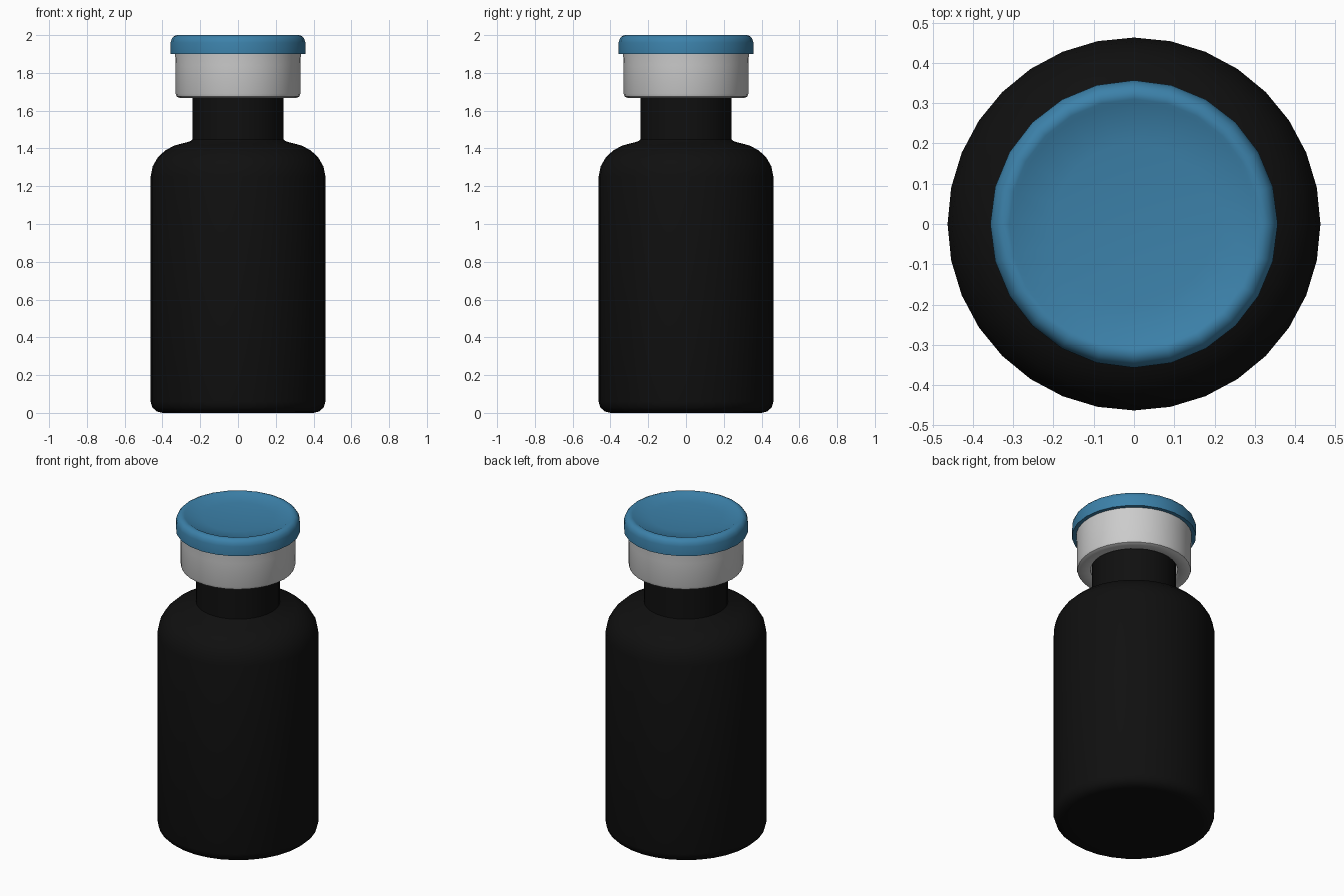
import bpy, bmesh, math

if "Cube" in bpy.data.objects:
    bpy.data.objects.remove(bpy.data.objects["Cube"])


def material(name, color):
    m = bpy.data.materials.new(name)
    m.diffuse_color = color
    m.use_nodes = True
    m.node_tree.nodes["Principled BSDF"].inputs["Base Color"].default_value = m.diffuse_color
    return m


def lathe(name, profile, sides, mat=None, angle=40):
    """Spin an (r, z) profile around z; r = 0 points close the ends."""
    bm = bmesh.new()
    verts = [bm.verts.new((r, 0, z)) for r, z in profile]
    edges = [bm.edges.new(p) for p in zip(verts, verts[1:])]
    bmesh.ops.spin(bm, geom=verts + edges, cent=(0, 0, 0), axis=(0, 0, 1),
                   angle=2 * math.pi, steps=sides, use_duplicate=False)
    bmesh.ops.remove_doubles(bm, verts=bm.verts, dist=1e-4)
    bmesh.ops.recalc_face_normals(bm, faces=bm.faces)
    me = bpy.data.meshes.new(name)
    bm.to_mesh(me)
    bm.free()
    ob = bpy.data.objects.new(name, me)
    bpy.context.collection.objects.link(ob)
    if mat:
        me.materials.append(mat)
    bpy.ops.object.select_all(action='DESELECT')
    ob.select_set(True)
    bpy.context.view_layer.objects.active = ob
    bpy.ops.object.shade_smooth_by_angle(angle=math.radians(angle))
    return ob


black = material("dark_glass", (0.005, 0.005, 0.005, 1))
blue = material("blue_plastic", (0.045, 0.22, 0.40, 1))

# Bottle: rounded base, straight wall, domed shoulder, neck
lathe("bottle", [
    (0, 0.012), (0.25, 0.008), (0.40, 0.0), (0.43, 0.008), (0.453, 0.028),
    (0.463, 0.06), (0.463, 1.25), (0.452, 1.305), (0.425, 1.352),
    (0.385, 1.39), (0.335, 1.416), (0.255, 1.437), (0.241, 1.447),
    (0.241, 1.80), (0, 1.80)], 32, black)

# Crimped metal collar with a lip turned in under the neck
lathe("collar", [
    (0, 1.90), (0.333, 1.90), (0.33, 1.84), (0.33, 1.69), (0.325, 1.675),
    (0.31, 1.668), (0.26, 1.668), (0.25, 1.675), (0.25, 1.80), (0, 1.80)], 32)

# Flip-off cap with a shallow dished top
lathe("cap", [
    (0, 1.90), (0.357, 1.90), (0.357, 1.96), (0.351, 1.98), (0.34, 1.993),
    (0.325, 2.0), (0.31, 1.998), (0.30, 1.992), (0.20, 1.981), (0.10, 1.975),
    (0, 1.973)], 24, blue, 50)
